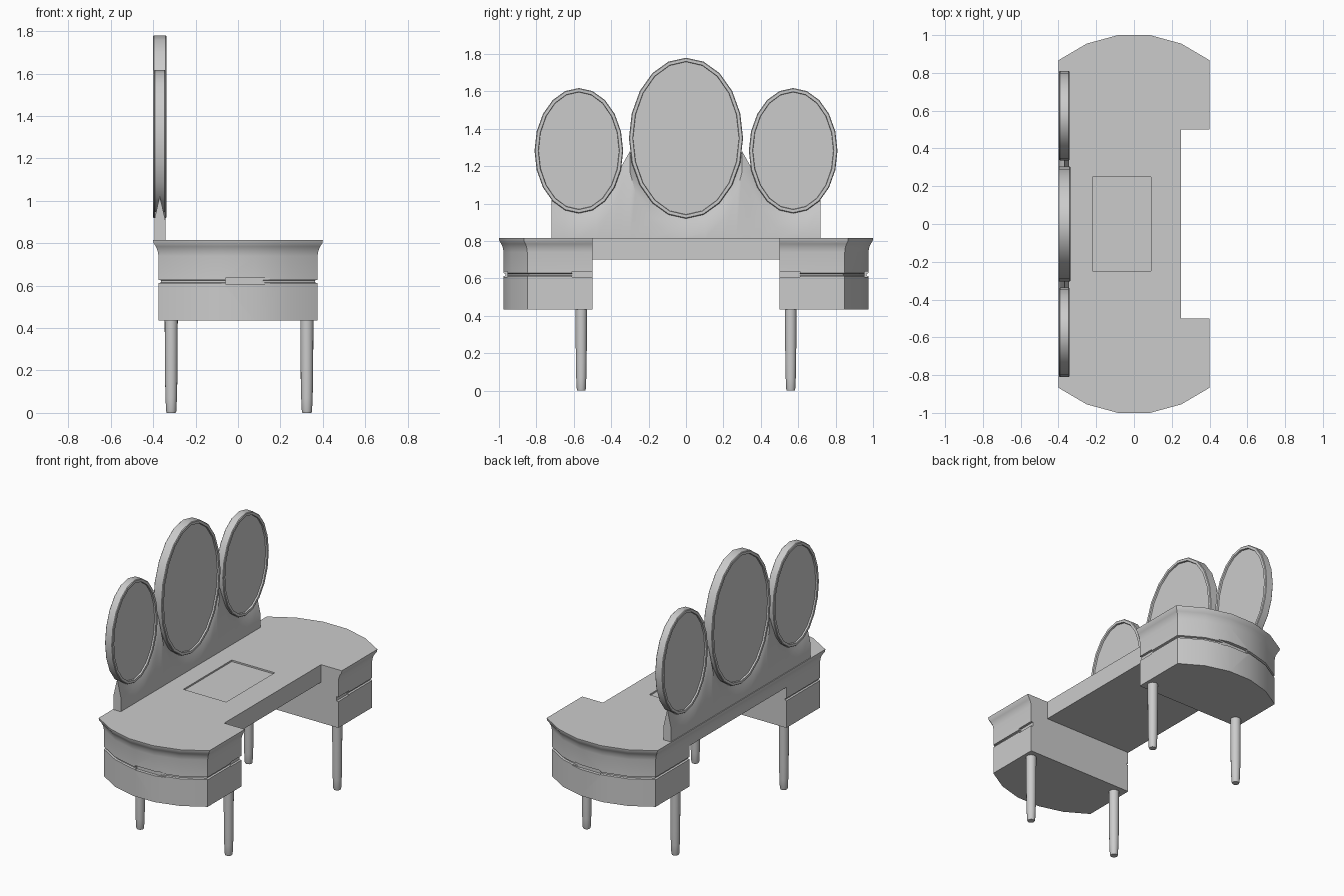
import bpy, bmesh, math

if "Cube" in bpy.data.objects:
    bpy.data.objects.remove(bpy.data.objects["Cube"])


def loft(name, rings, angle=30):
    """Closed solid through a list of equal-length point rings."""
    bm = bmesh.new()
    rows = [[bm.verts.new(p) for p in r] for r in rings]
    n = len(rows[0])
    for a, b in zip(rows, rows[1:]):
        for i in range(n):
            j = (i + 1) % n
            bm.faces.new((a[i], a[j], b[j], b[i]))
    bm.faces.new(rows[0][::-1])
    bm.faces.new(rows[-1])
    bmesh.ops.recalc_face_normals(bm, faces=bm.faces)
    me = bpy.data.meshes.new(name)
    bm.to_mesh(me)
    bm.free()
    ob = bpy.data.objects.new(name, me)
    bpy.context.collection.objects.link(ob)
    if angle:
        activate(ob)
        bpy.ops.object.shade_smooth_by_angle(angle=math.radians(angle))
    return ob


def activate(ob):
    bpy.ops.object.select_all(action='DESELECT')
    ob.select_set(True)
    bpy.context.view_layer.objects.active = ob


def cut_box(ob, x0, x1, y0, y1, z0, z1):
    """Subtract a box from an object."""
    y0, y1 = min(y0, y1), max(y0, y1)
    ring = lambda z: [(x0, y0, z), (x1, y0, z), (x1, y1, z), (x0, y1, z)]
    cutter = loft("cutter", [ring(z0), ring(z1)], 0)
    cutter.hide_render = True
    mod = ob.modifiers.new("cut", 'BOOLEAN')
    mod.operation, mod.solver, mod.object = 'DIFFERENCE', 'EXACT', cutter
    activate(ob)
    bpy.ops.object.modifier_apply(modifier=mod.name)
    bpy.data.objects.remove(cutter)


# Shared edge profile: (height, inset) with a seam groove and a flared top
PROFILE = [(.435, .025), (.612, .025), (.615, .036), (.625, .036), (.628, .025),
           (.74, .025), (.765, .021), (.785, .012), (.80, .002), (.815, 0)]
OUTLINE = [(.4, .5), (.4, .867), (.25, .955), (.085, 1), (-.085, 1),
           (-.25, .955), (-.4, .867), (-.4, .5)]

# Drawer pedestals with curved ends and finger slots
for side, label in ((1, "right"), (-1, "left")):
    rings = [[(x * (1 - d / .4), side * (.5 + (y - .5) * (1 - d / .5)), z)
              for x, y in OUTLINE] for z, d in PROFILE]
    ped = loft(label + "_pedestal", rings)
    cut_box(ped, -.06, .23, side * .955, side * 1.1, .607, .636)
    cut_box(ped, .36, .45, side * .45, side * .61, .607, .636)

# Central table top, open knee space below
section = [(.25, .70), (.25, .815), (-.4, .815), (-.398, .80), (-.388, .785),
           (-.379, .765), (-.375, .74), (-.375, .70)]
table = loft("table_top", [[(x, y, z) for x, z in section] for y in (-.5, .5)])
cut_box(table, -.22, .09, -.25, .25, .805, .9)

# Tapered round legs
for lx in (-.315, .325):
    for ly in (-.56, .56):
        loft("front_leg" if lx > 0 else "back_leg",
             [[(lx + r * math.cos(i * math.tau / 16), ly + r * math.sin(i * math.tau / 16), z)
               for i in range(16)]
              for z, r in ((0, .021), (.008, .024), (.07, .027), (.16, .029), (.45, .031))])

# Back board: follows the mirrors' lower edges, with a wedge-shaped top
XC = -.369
half = [(.72, 1.02), (.65, .97), (.573, .955), (.48, .99), (.40, 1.08), (.345, 1.20),
        (.30, 1.28), (.27, 1.17), (.20, 1.03), (.10, .955)]
heights = half + [(0, .935)] + [(-y, z) for y, z in reversed(half)]
rings = []
for y, h in heights:
    rings.append([(XC - .026, y, .81), (XC - .026, y, h - .11), (XC - .010, y, h - .04),
                  (XC, y, h), (XC + .010, y, h - .04), (XC + .026, y, h - .11),
                  (XC + .026, y, .81)])
loft("back_board", rings)


# Oval mirrors with a raised rim on both faces
def mirror(name, cy, cz, ry, rz, t, n=20):
    steps = [(.010 - t, .022), (-t, .020), (-t, .004), (.004 - t, 0),
             (t - .004, 0), (t, .004), (t, .020), (t - .010, .022)]
    loft(name, [[(XC + dx, cy + (ry - d) * math.sin(i * math.tau / n),
                  cz + (rz - d) * math.cos(i * math.tau / n)) for i in range(n)]
                for dx, d in steps])


mirror("centre_mirror", 0, 1.35, .305, .43, .032)
for s, label in ((1, "right"), (-1, "left")):
    mirror(label + "_mirror", s * .573, 1.283, .237, .335, .027)
